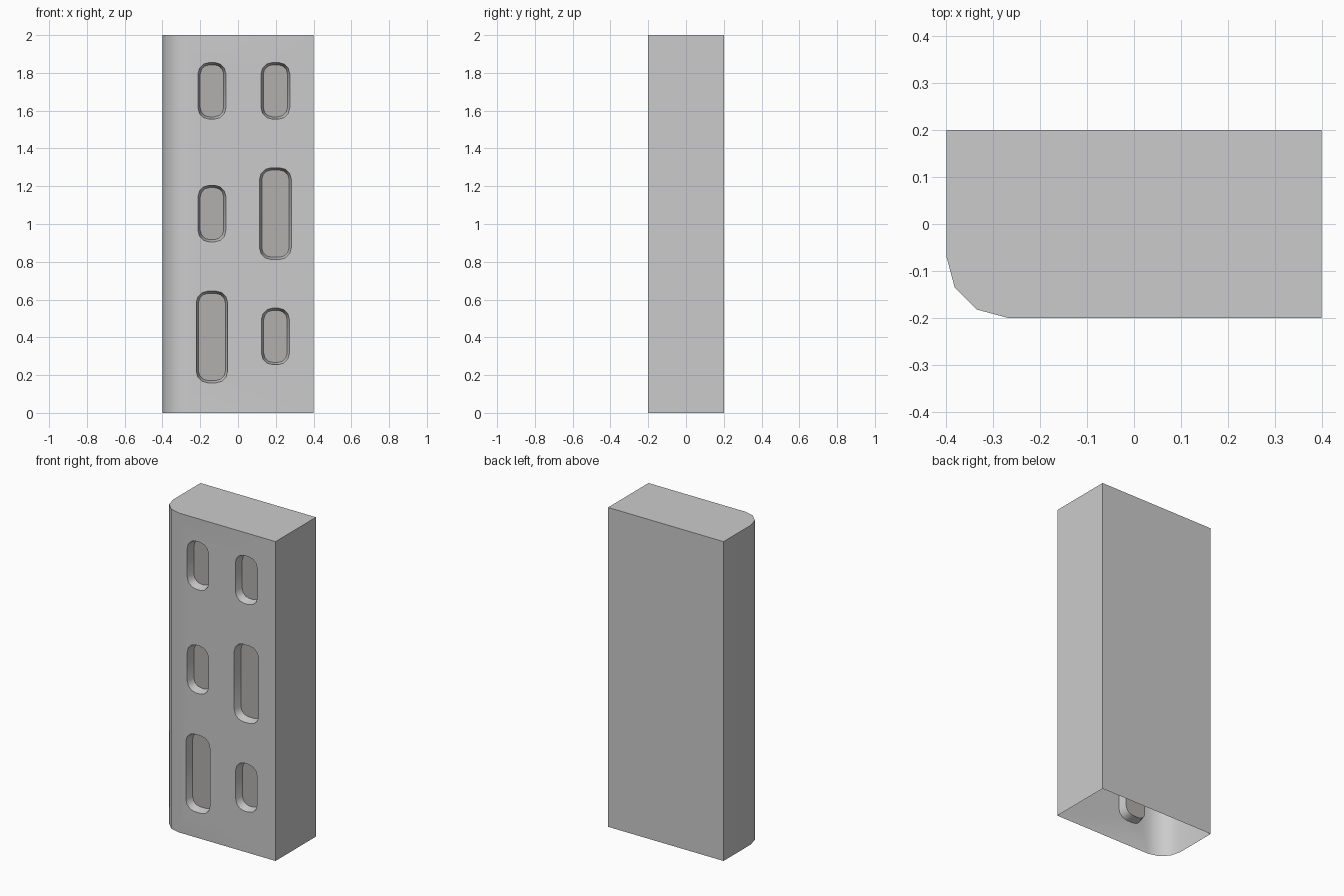
import bpy, bmesh, math

if "Cube" in bpy.data.objects:
    bpy.data.objects.remove(bpy.data.objects["Cube"])

W, D, H, R = 0.4, 0.2, 2.0, 0.13      # half width, half depth, height, corner radius
DEPTH, TAPER = 0.05, 0.012            # window recess

# centre x, centre z, width, height
WINDOWS = [(-0.138, 1.705, 0.148, 0.30), (0.198, 1.705, 0.152, 0.30),
           (-0.138, 1.055, 0.148, 0.30), (0.198, 1.055, 0.168, 0.485),
           (-0.138, 0.402, 0.166, 0.485), (0.198, 0.405, 0.148, 0.30)]


def rounded(cx, cz, w, h, r, y, seg=3):
    """Rounded rectangle in the xz plane."""
    pts = []
    for i, (sx, sz) in enumerate([(1, 1), (-1, 1), (-1, -1), (1, -1)]):
        for k in range(seg + 1):
            a = math.radians(90 * i + 90 * k / seg)
            pts.append((cx + sx * (w / 2 - r) + r * math.cos(a), y,
                        cz + sz * (h / 2 - r) + r * math.sin(a)))
    return pts


def finish(bm, name, mat=None):
    me = bpy.data.meshes.new(name)
    bm.to_mesh(me)
    bm.free()
    ob = bpy.data.objects.new(name, me)
    bpy.context.collection.objects.link(ob)
    if mat:
        me.materials.append(mat)
    return ob


def loop_edges(bm, vs):
    return [bm.edges.new((vs[i], vs[(i + 1) % len(vs)])) for i in range(len(vs))]


# tower shell: one rounded corner, open underside
bm = bmesh.new()
plan = [(W, -D), (W, D), (-W, D)]
for k in range(4):
    a = math.radians(180 + 30 * k)
    plan.append((-W + R + R * math.cos(a), -D + R + R * math.sin(a)))
low = [bm.verts.new((x, y, 0)) for x, y in plan]
top = [bm.verts.new((x, y, H)) for x, y in plan]
n = len(plan)
for i in range(n - 1):
    bm.faces.new((low[i], low[i + 1], top[i + 1], top[i]))
bm.faces.new(top)

# front wall with window holes and recess sides
front = [bm.edges.new((low[-1], low[0]))]
front += [bm.edges.get((low[0], top[0])), bm.edges.get((top[0], top[-1])),
          bm.edges.get((top[-1], low[-1]))]
sides = []
for cx, cz, w, h in WINDOWS:
    outer = [bm.verts.new(p) for p in rounded(cx, cz, w, h, 0.06, -D)]
    inner = [bm.verts.new(p) for p in rounded(cx, cz, w - 2 * TAPER, h - 2 * TAPER,
                                              0.05, -D + DEPTH)]
    front += loop_edges(bm, outer)
    sides.append((outer, inner))
bmesh.ops.triangle_fill(bm, edges=front, use_beauty=True, normal=(0, -1, 0))
for outer, inner in sides:
    m = len(outer)
    for i in range(m):
        j = (i + 1) % m
        bm.faces.new((outer[i], outer[j], inner[j], inner[i]))
bmesh.ops.recalc_face_normals(bm, faces=bm.faces[:])
tower = finish(bm, "tower_shell")
bpy.context.view_layer.objects.active = tower
tower.select_set(True)
bpy.ops.object.shade_smooth_by_angle(angle=math.radians(40))

# window panes
grey = bpy.data.materials.new("pane_grey")
grey.diffuse_color = (0.45, 0.43, 0.43, 1)
grey.use_nodes = True
grey.node_tree.nodes["Principled BSDF"].inputs["Base Color"].default_value = grey.diffuse_color
bm = bmesh.new()
for cx, cz, w, h in WINDOWS:
    pts = rounded(cx, cz, w - 2 * TAPER, h - 2 * TAPER, 0.05, -D + DEPTH)
    bm.faces.new([bm.verts.new(p) for p in pts])
finish(bm, "window_panes", grey)
